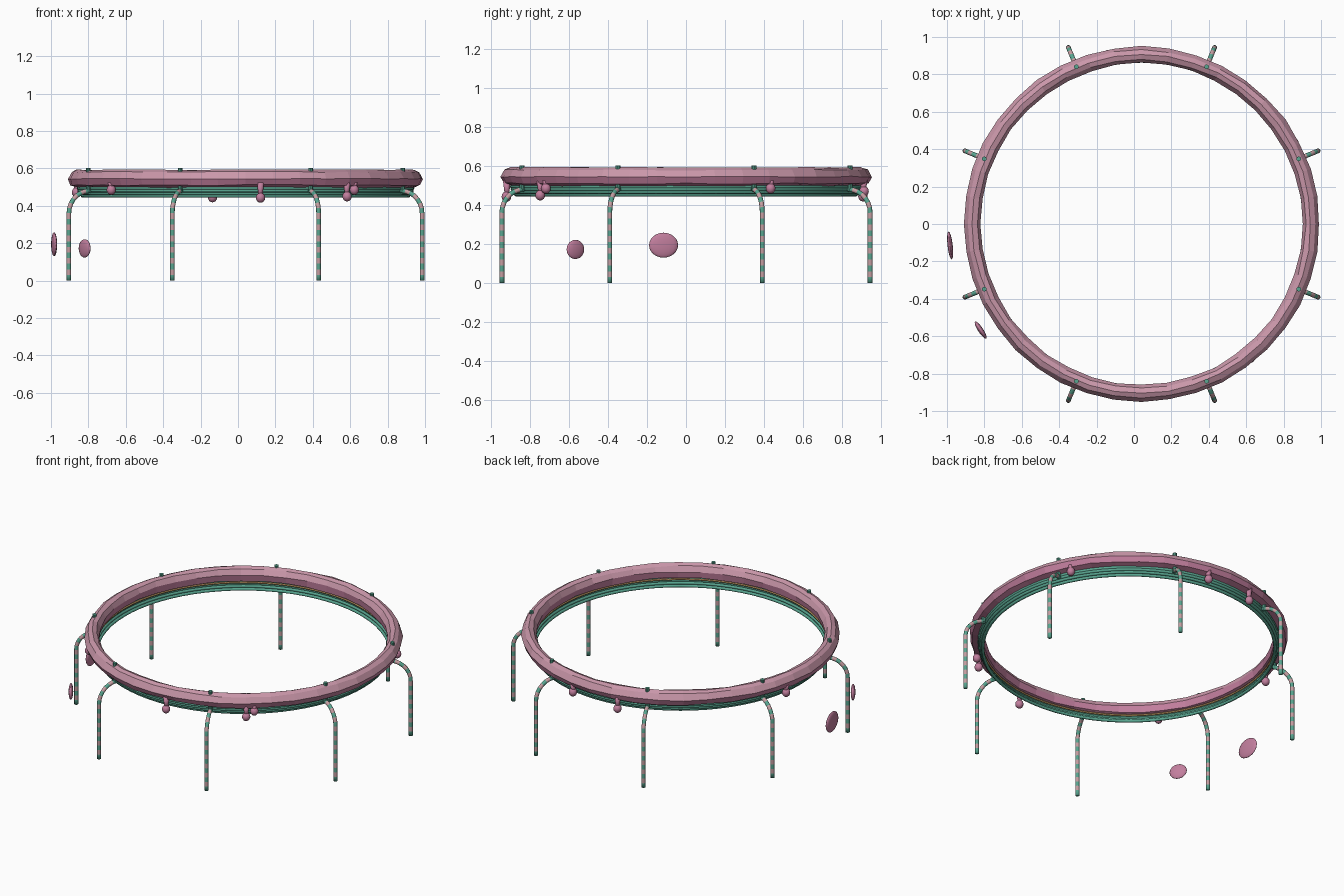
import bpy, bmesh, math, random
from mathutils import Matrix, Vector

random.seed(4)
if "Cube" in bpy.data.objects:
    bpy.data.objects.remove(bpy.data.objects["Cube"], do_unlink=True)

CENTRE = Vector((0.04, 0, 0))


def material(name, rgb):
    m = bpy.data.materials.new(name)
    m.use_nodes = True
    m.diffuse_color = (*rgb, 1)
    m.node_tree.nodes["Principled BSDF"].inputs["Base Color"].default_value = (*rgb, 1)
    return m


PINK = material("rose pink", (0.54, 0.21, 0.34))
PALE = material("pale pink", (0.59, 0.31, 0.40))
GREEN = material("sea green", (0.10, 0.38, 0.28))
BAND = material("dusty pink", (0.56, 0.34, 0.36))
OCHRE = material("ochre", (0.50, 0.30, 0.12))


def finish(bm, name, mats, smooth=False):
    bmesh.ops.recalc_face_normals(bm, faces=bm.faces)
    me = bpy.data.meshes.new(name)
    bm.to_mesh(me)
    bm.free()
    for m in mats:
        me.materials.append(m)
    for p in me.polygons:
        p.use_smooth = smooth
    ob = bpy.data.objects.new(name, me)
    bpy.context.collection.objects.link(ob)


def polar(r, angle, z):
    return CENTRE + Vector((r * math.cos(angle), r * math.sin(angle), z))


def lathe(name, profile, steps, mats, jitter=0.0, smooth=False, pale_sides=0):
    """Sweep a closed (radius, height) profile around the ring centre."""
    bm = bmesh.new()
    rings = []
    for i in range(steps):
        a = math.tau * i / steps
        rings.append([bm.verts.new(polar(r + random.uniform(-jitter, jitter), a,
                                         z + random.uniform(-jitter, jitter)))
                      for r, z in profile])
    n = len(profile)
    for i in range(steps):
        p, q = rings[i], rings[(i + 1) % steps]
        for j in range(n):
            k = (j + 1) % n
            f = bm.faces.new((p[j], q[j], q[k], p[k]))
            f.material_index = 1 if j < pale_sides else 0
    finish(bm, name, mats, smooth)


def circle(r, z, radius, n=8):
    return [(r + radius * math.cos(math.tau * i / n),
             z + radius * math.sin(math.tau * i / n)) for i in range(n)]


def striped_tube(name, path, side, radius, n=12):
    """Tube along a planar path, with bands of two colours."""
    bm = bmesh.new()
    rings = []
    for i, p in enumerate(path):
        t = (path[min(i + 1, len(path) - 1)] - path[max(i - 1, 0)]).normalized()
        u = side.cross(t)
        rings.append([bm.verts.new(p + radius * (math.cos(math.tau * j / n) * side
                                                + math.sin(math.tau * j / n) * u))
                      for j in range(n)])
    for i in range(len(rings) - 1):
        for j in range(n):
            k = (j + 1) % n
            f = bm.faces.new((rings[i][j], rings[i][k], rings[i + 1][k], rings[i + 1][j]))
            f.material_index = i % 2
    bm.faces.new(rings[0])
    bm.faces.new(rings[-1])
    finish(bm, name, [GREEN, BAND], smooth=True)


def ellipsoid(bm, place, angle, size, u=12, v=8):
    m = (Matrix.Translation(place) @ Matrix.Rotation(angle, 4, 'Z')
         @ Matrix.Diagonal((*size, 1)))
    bmesh.ops.create_uvsphere(bm, u_segments=u, v_segments=v, radius=1, matrix=m)


# Soft, slightly uneven upper ring: pale above, deeper pink below
body = [(0.950, 0.545), (0.930, 0.580), (0.905, 0.592), (0.878, 0.582),
        (0.861, 0.550), (0.866, 0.508), (0.900, 0.498), (0.936, 0.510)]
lathe("soft_ring", body, 40, [PINK, PALE], jitter=0.003, pale_sides=4)

# Stacked hoops of the lower frame
for i, (r, z) in enumerate([(0.872, 0.453), (0.883, 0.467), (0.890, 0.481), (0.893, 0.494)]):
    lathe(f"frame_hoop_{i + 1}", circle(r, z, 0.0095), 72, [GREEN], smooth=True)
lathe("inner_trim", circle(0.876, 0.495, 0.006, 6), 72, [OCHRE], smooth=True)

# Curved striped legs with small studs above them
for k in range(8):
    a = math.radians(22.5 + 45 * k)
    side = Vector((-math.sin(a), math.cos(a), 0))
    path = [polar(1.022, a, 0.36 * i / 12) for i in range(12)]
    path += [polar(0.90 + 0.122 * math.cos(t), a, 0.36 + 0.12 * math.sin(t))
             for t in (math.pi / 2 * i / 7 for i in range(8))]
    striped_tube(f"leg_{k + 1}", path, side, 0.0125)
    bm = bmesh.new()
    bmesh.ops.create_cone(bm, cap_ends=True, segments=10, radius1=0.0125, radius2=0.0125,
                          depth=0.13, matrix=Matrix.Translation(polar(0.91, a, 0.538)))
    finish(bm, f"stud_{k + 1}", [GREEN])

# Hanging drips: angle in degrees and height of the bead
drips = [(-85, 0.443), (-54, 0.450), (-51, 0.485), (28, 0.485),
         (81, 0.470), (101, 0.445), (168, 0.472), (219, 0.485)]
for i, (deg, z) in enumerate(drips):
    a = math.radians(deg)
    bm = bmesh.new()
    ellipsoid(bm, polar(0.924, a, z), a, (0.025, 0.025, 0.027), 12, 8)
    top = 0.525
    bmesh.ops.create_cone(bm, cap_ends=True, segments=10, radius1=0.010, radius2=0.020,
                          depth=top - z,
                          matrix=Matrix.Translation(polar(0.922, a, (top + z) / 2)))
    finish(bm, f"drip_{i + 1}", [PINK], smooth=True)

# Loose flattened blobs beside the ring
for name, place, size in [
        ("large_blob", Vector((-0.983, -0.115, 0.194)), (0.014, 0.075, 0.064)),
        ("small_blob", Vector((-0.820, -0.567, 0.172)), (0.014, 0.054, 0.049))]:
    d = place - CENTRE
    bm = bmesh.new()
    ellipsoid(bm, place, math.atan2(d.y, d.x), size, 16, 12)
    finish(bm, name, [PINK], smooth=True)
